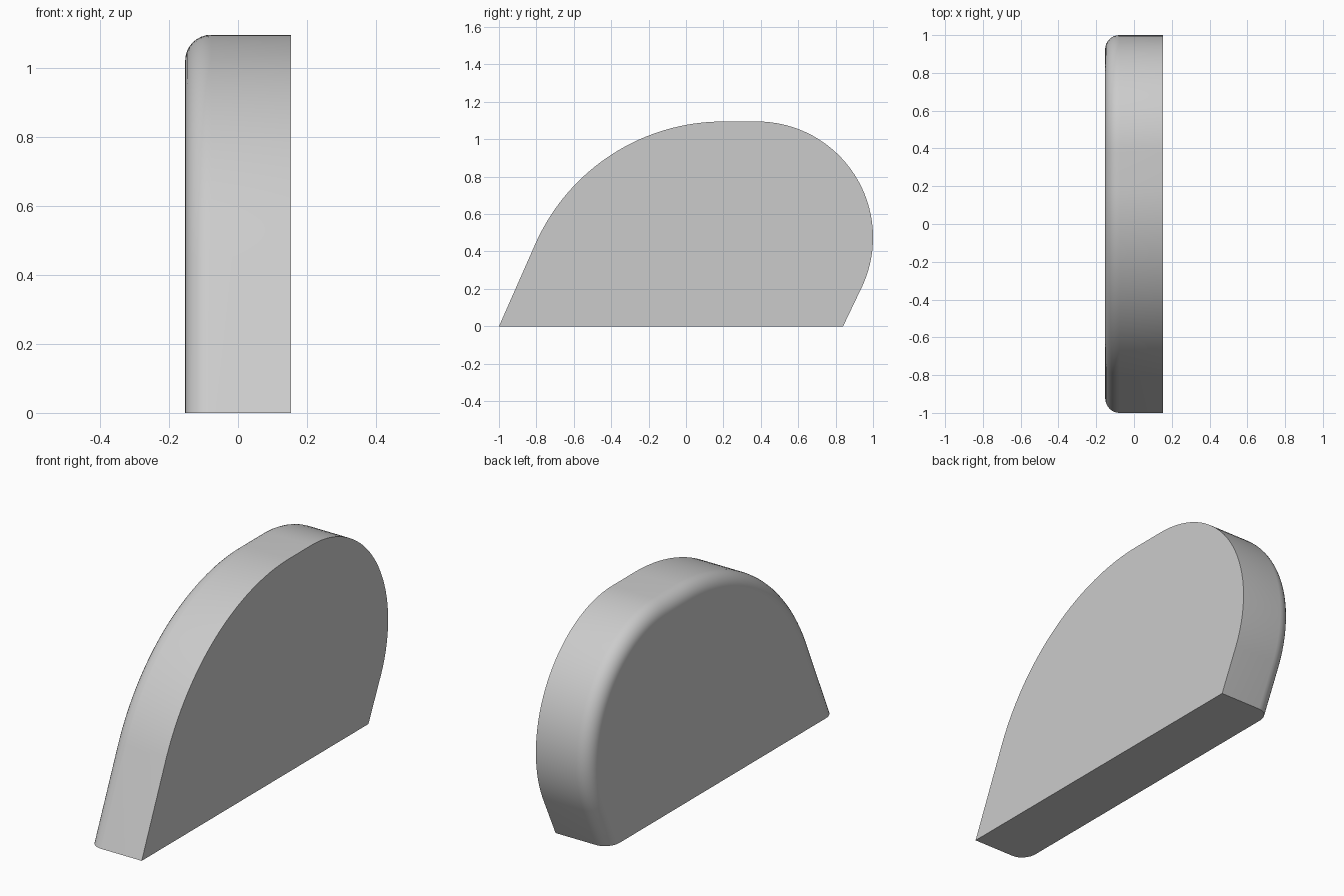
import bpy
import bmesh
from math import radians, cos, sin

cube = bpy.data.objects.get("Cube")
if cube:
    bpy.data.objects.remove(cube, do_unlink=True)

HALF_WIDTH = 0.153
ROUND = 0.075


def arc(cy, cz, radius, start, end, steps):
    """Points of an arc in the side plane, angles in degrees."""
    angles = [radians(start + (end - start) * i / steps) for i in range(steps + 1)]
    return [(cy + radius * cos(a), cz + radius * sin(a)) for a in angles]


# Side profile: slanted ends, tight rear arc, flat crown, wide front arc
profile = [(-1, 0), (0.84, 0)]
profile += arc(0.38, 0.475, 0.62, -24.5, 90, 32)
profile += arc(0.2, -0.005, 1.1, 90, 155.5, 32)

# Extrude the profile across the width
bm = bmesh.new()
face = bm.faces.new([bm.verts.new((HALF_WIDTH, y, z)) for y, z in profile])
extruded = bmesh.ops.extrude_face_region(bm, geom=[face], use_keep_orig=True)
moved = [v for v in extruded["geom"] if isinstance(v, bmesh.types.BMVert)]
bmesh.ops.translate(bm, verts=moved, vec=(-2 * HALF_WIDTH, 0, 0))
bmesh.ops.recalc_face_normals(bm, faces=bm.faces)

# Round the rim on one side only, leaving the base edge sharp
rim = [e for e in bm.edges
       if all(v.co.x < 0 for v in e.verts) and any(v.co.z > 0.001 for v in e.verts)]
bmesh.ops.bevel(bm, geom=rim, offset=ROUND, offset_type='OFFSET',
                segments=8, profile=0.5, affect='EDGES', clamp_overlap=False)
bmesh.ops.recalc_face_normals(bm, faces=bm.faces)

mesh = bpy.data.meshes.new("rounded_panel")
bm.to_mesh(mesh)
bm.free()
panel = bpy.data.objects.new("rounded_panel", mesh)
bpy.context.collection.objects.link(panel)

# Plain grey material
grey = bpy.data.materials.new("light grey")
grey.use_nodes = True
colour = (0.6, 0.6, 0.6, 1)
grey.diffuse_color = colour
grey.node_tree.nodes["Principled BSDF"].inputs["Base Color"].default_value = colour
mesh.materials.append(grey)

# Smooth the curves, keep the flat sides and base crisp
bpy.ops.object.select_all(action='DESELECT')
panel.select_set(True)
bpy.context.view_layer.objects.active = panel
bpy.ops.object.shade_smooth_by_angle(angle=radians(30))
